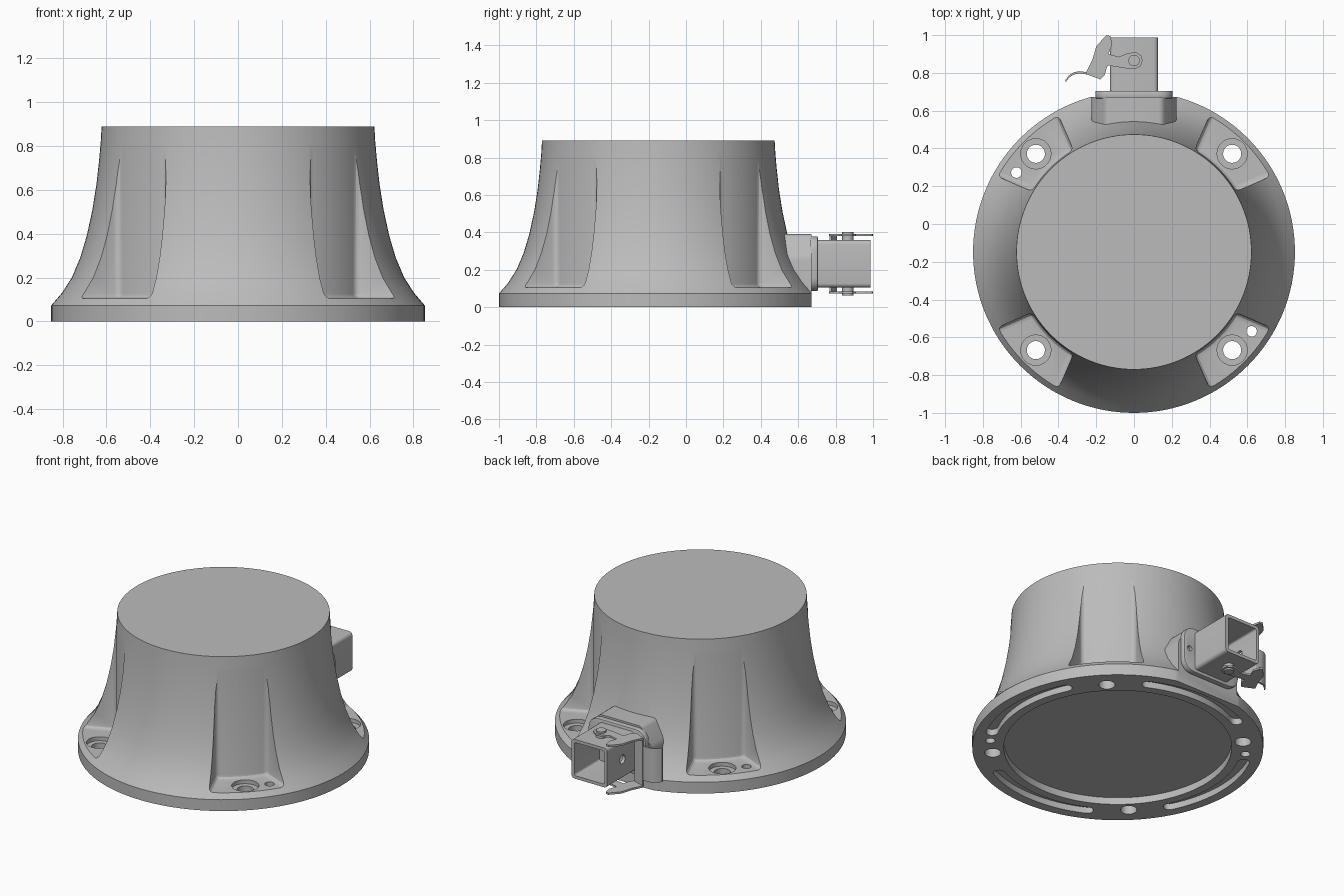
import bpy, bmesh, math
from math import sin, cos, pi, radians, asin

cube = bpy.data.objects.get("Cube")
if cube:
    bpy.data.objects.remove(cube, do_unlink=True)

grey = bpy.data.materials.new("cast_grey")
grey.use_nodes = True
colour = (0.5, 0.5, 0.5, 1)
grey.diffuse_color = colour
grey.node_tree.nodes["Principled BSDF"].inputs["Base Color"].default_value = colour

CY = -0.148      # centre of the round base in y
SEG = 128


def finish(name, bm):
    bmesh.ops.recalc_face_normals(bm, faces=bm.faces)
    mesh = bpy.data.meshes.new(name)
    bm.to_mesh(mesh)
    bm.free()
    mesh.materials.append(grey)
    ob = bpy.data.objects.new(name, mesh)
    bpy.context.collection.objects.link(ob)
    return ob


def loft(name, rings):
    bm = bmesh.new()
    loops = [[bm.verts.new(p) for p in ring] for ring in rings]
    n = len(loops[0])
    for a, b in zip(loops, loops[1:]):
        for i in range(n):
            j = (i + 1) % n
            bm.faces.new((a[i], a[j], b[j], b[i]))
    bm.faces.new(loops[0])
    bm.faces.new(loops[-1])
    return finish(name, bm)


def prism(name, pts, axis, a, b):
    place = {"x": lambda u, v, h: (h, u, v),
             "y": lambda u, v, h: (u, h, v),
             "z": lambda u, v, h: (u, v, h)}[axis]
    return loft(name, [[place(u, v, h) for u, v in pts] for h in (a, b)])


def circle(u, v, r, n=32):
    return [(u + r * cos(2 * pi * i / n), v + r * sin(2 * pi * i / n)) for i in range(n)]


def round_rect(u, v, w, h, r, n=4):
    pts = []
    for k, (su, sv) in enumerate(((1, 1), (-1, 1), (-1, -1), (1, -1))):
        for i in range(n + 1):
            a = (k + i / n) * pi / 2
            pts.append((u + su * (w - r) + r * cos(a), v + sv * (h - r) + r * sin(a)))
    return pts


def polar(r, a):
    return (r * cos(a), CY + r * sin(a))


def apply(ob, mod):
    bpy.context.view_layer.objects.active = ob
    bpy.ops.object.modifier_apply(modifier=mod.name)


def bevel(ob, width, segments=3):
    mod = ob.modifiers.new("bevel", "BEVEL")
    mod.width, mod.segments = width, segments
    mod.limit_method, mod.angle_limit = "ANGLE", radians(30)
    apply(ob, mod)
    return ob


def combine(ob, tool, operation="DIFFERENCE"):
    mod = ob.modifiers.new("boolean", "BOOLEAN")
    mod.operation, mod.solver, mod.object = operation, "EXACT", tool
    apply(ob, mod)
    bpy.data.objects.remove(tool, do_unlink=True)


def smooth(*obs):
    bpy.ops.object.select_all(action="DESELECT")
    for ob in obs:
        ob.select_set(True)
        bpy.context.view_layer.objects.active = ob
    bpy.ops.object.shade_smooth_by_angle(angle=radians(28))


# Flared round body
profile = [(0.852, 0), (0.852, 0.073), (0.803, 0.13), (0.758, 0.2), (0.72, 0.29),
           (0.69, 0.39), (0.664, 0.51), (0.645, 0.63), (0.633, 0.74),
           (0.626, 0.82), (0.622, 0.89)]
body = loft("flared_body", [[(*p, z) for p in circle(0, CY, r, SEG)] for r, z in profile])

# Boss for the socket, with the rim cut flat behind it
boss = prism("boss", [(-0.225, 0.02), (0.225, 0.02), (0.225, 0.27), (0.15, 0.39),
                      (-0.15, 0.39), (-0.225, 0.27)], "y", 0.3, 0.72)
combine(body, bevel(boss, 0.02), "UNION")
combine(body, prism("flat", round_rect(0, 0.772, 0.5, 0.1, 0.01), "z", -0.1, 0.6))

# Recess in the underside
combine(body, prism("recess", circle(0, CY, 0.667, SEG), "z", -0.1, 0.045))

# Four bolt pockets, bolt holes and underside slots
half = asin(0.155 / 0.628)
for k in range(4):
    mid = pi / 4 + k * pi / 2
    outer = math.atan2(0.29, 0.95)
    pts = [polar(0.628, mid - half + 2 * half * i / 12) for i in range(13)]
    pts += [polar(0.99, mid + outer), polar(0.99, mid - outer)]
    combine(body, bevel(prism("pocket", pts, "z", 0.105, 0.86), 0.025))
    centre = polar(0.735, mid)
    combine(body, prism("counterbore", circle(*centre, 0.08), "z", 0.08, 0.2))
    combine(body, prism("bolt_hole", circle(*centre, 0.048), "z", -0.1, 0.3))

    slot_mid, span, r, w = k * pi / 2, radians(26.5), 0.757, 0.035
    pts = [polar(r + w, slot_mid - span + 2 * span * i / 20) for i in range(21)]
    end = polar(r, slot_mid + span)
    pts += [(end[0] + w * cos(slot_mid + span + a), end[1] + w * sin(slot_mid + span + a))
            for a in (pi * i / 8 for i in range(1, 8))]
    pts += [polar(r - w, slot_mid + span - 2 * span * i / 20) for i in range(21)]
    end = polar(r, slot_mid - span)
    pts += [(end[0] + w * cos(slot_mid - span + a), end[1] + w * sin(slot_mid - span + a))
            for a in (pi + pi * i / 8 for i in range(1, 8))]
    combine(body, prism("slot", pts, "z", -0.1, 0.04))

# Two small locating holes
for a in (146, 326):
    combine(body, prism("pin_hole", circle(*polar(0.751, radians(a)), 0.028, 20), "z", -0.1, 0.3))

# Socket flange with screw holes
flange = prism("socket_flange", round_rect(0, 0.232, 0.205, 0.146, 0.07), "y", 0.665, 0.705)
bevel(flange, 0.006, 2)
for s in (-1, 1):
    combine(flange, prism("screw", circle(s * 0.165, 0.232, 0.017, 16), "y", 0.685, 0.8))

# Open square socket housing
housing = prism("socket_housing", round_rect(0, 0.232, 0.127, 0.127, 0.022), "y", 0.7, 0.987)
combine(housing, prism("opening", round_rect(0, 0.232, 0.107, 0.107, 0.012), "y", 0.73, 1.1))
combine(housing, prism("side_hole", circle(0.83, 0.232, 0.028, 24), "x", -0.2, -0.05))

# Locking lever: mirrored side plates and pivots
outline = [(-0.165, 0.98), (-0.145, 1.0), (-0.125, 0.995), (-0.115, 0.95), (-0.135, 0.9),
           (-0.08, 0.885), (-0.03, 0.905), (0.01, 0.91), (0.04, 0.89), (0.045, 0.865),
           (0.035, 0.835), (0.005, 0.82), (-0.05, 0.825), (-0.14, 0.84), (-0.155, 0.79),
           (-0.18, 0.765), (-0.255, 0.8), (-0.22, 0.87), (-0.2, 0.94)]
parts = [body, flange, housing]
for s, side in ((1, "upper"), (-1, "lower")):
    def level(d):
        return 0.232 + s * d
    parts.append(prism(side + "_lever_plate", outline, "z", level(0.148), level(0.16)))
    parts.append(prism(side + "_pivot", circle(0, 0.865, 0.03, 24), "z", level(0.12), level(0.17)))


# Bent strips joining the plates, and the finger tab
def strip(name, path, height):
    t = 0.006
    pts = [(x, y + t) for x, y in path] + [(x, y - t) for x, y in reversed(path)]
    parts.append(prism(name, pts, "z", 0.232 - height, 0.232 + height))


strip("lever_web", [(-0.175, 0.772), (-0.215, 0.785), (-0.255, 0.8)], 0.155)
strip("finger_tab", [(-0.25, 0.798), (-0.29, 0.803), (-0.32, 0.797), (-0.345, 0.78),
                     (-0.362, 0.757)], 0.11)

smooth(*parts)
